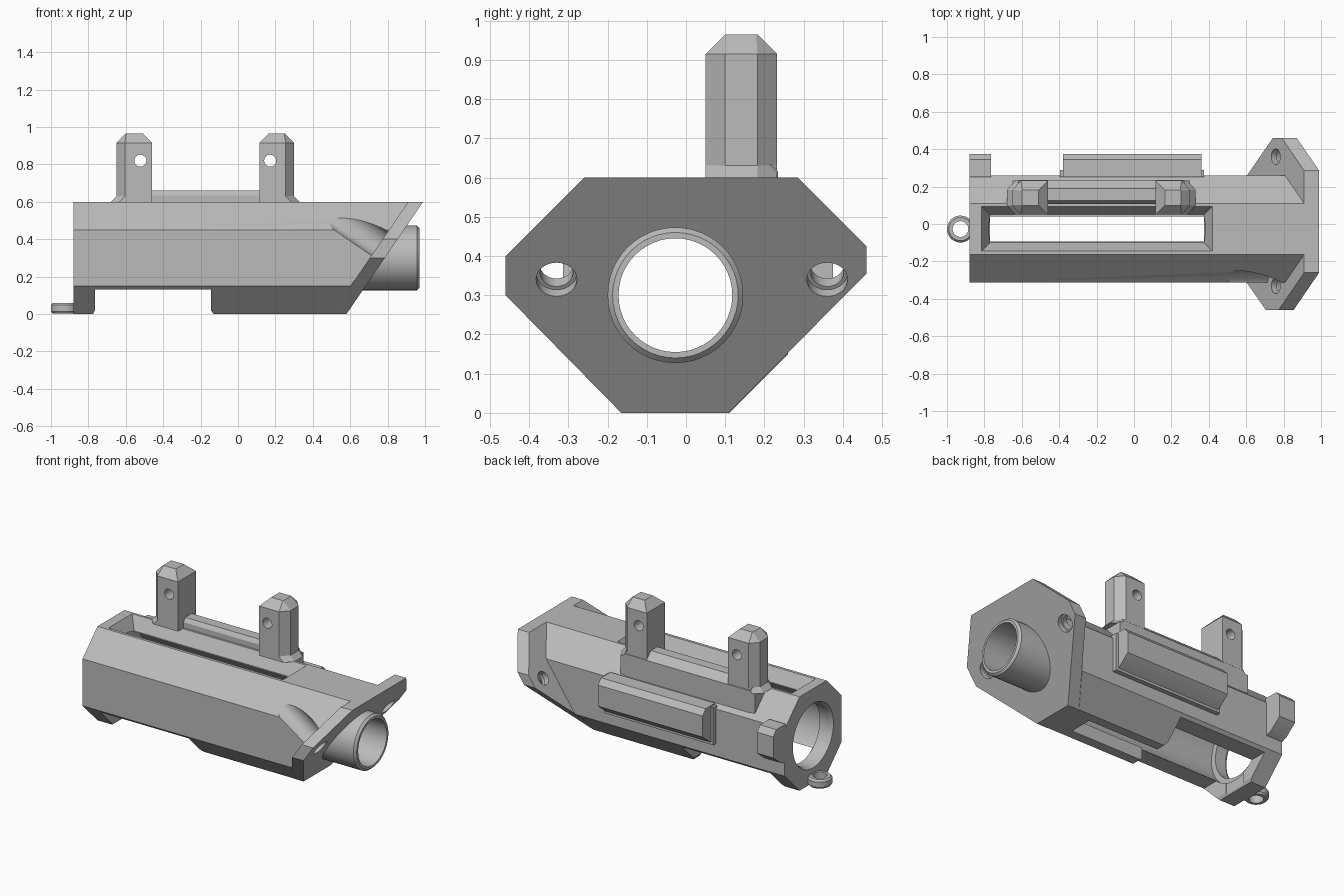
import bpy, bmesh, math
from mathutils import Vector

cube = bpy.data.objects.get("Cube")
if cube:
    bpy.data.objects.remove(cube, do_unlink=True)

grey = bpy.data.materials.new("plain grey")
grey.use_nodes = True
grey.diffuse_color = (0.5, 0.5, 0.5, 1)
grey.node_tree.nodes["Principled BSDF"].inputs["Base Color"].default_value = (0.5, 0.5, 0.5, 1)

CY, CZ = -0.027, 0.3          # bore axis
START = -0.88                 # open end of the body


def slant(z, back=0.0):
    """x of the sloping mounting face at height z"""
    return 0.58 + 0.683 * z - back


def loft(name, loops):
    """Skin a stack of matching loops and cap both ends"""
    bm = bmesh.new()
    rings = [[bm.verts.new(p) for p in loop] for loop in loops]
    n = len(rings[0])
    for a, b in zip(rings, rings[1:]):
        for i in range(n):
            j = (i + 1) % n
            bm.faces.new((a[i], a[j], b[j], b[i]))
    bm.faces.new(rings[0])
    bm.faces.new(rings[-1])
    bmesh.ops.recalc_face_normals(bm, faces=bm.faces)
    mesh = bpy.data.meshes.new(name)
    bm.to_mesh(mesh)
    bm.free()
    mesh.materials.append(grey)
    obj = bpy.data.objects.new(name, mesh)
    bpy.context.collection.objects.link(obj)
    return obj


def rod(name, a, b, stations, sides=48):
    """Round part from a to b, stations are (fraction, radius)"""
    a, b = Vector(a), Vector(b)
    q = (b - a).to_track_quat('Z', 'Y')
    loops = []
    for f, r in stations:
        c = a.lerp(b, f)
        loops.append([c + q @ Vector((r * math.cos(t), r * math.sin(t), 0))
                      for t in (2 * math.pi * i / sides for i in range(sides))])
    return loft(name, loops)


def straight(name, a, b, r):
    return rod(name, a, b, [(0, r), (1, r)])


def prism(name, profile, x0, x1):
    """Extrude a (y, z) profile along x; the ends are functions of z"""
    return loft(name, [[(f(z), y, z) for y, z in profile] for f in (x0, x1)])


def box(name, x, y, z, grow=0.0):
    """Box whose top may be wider than its base"""
    return loft(name, [[(x[0] - g, y[0] - g, h), (x[1] + g, y[0] - g, h),
                        (x[1] + g, y[1] + g, h), (x[0] - g, y[1] + g, h)]
                       for h, g in ((z[0], 0), (z[1], grow))])


def cut(obj, cutters):
    bpy.context.view_layer.objects.active = obj
    for c in cutters:
        m = obj.modifiers.new("cut", 'BOOLEAN')
        m.operation, m.solver, m.object = 'DIFFERENCE', 'EXACT', c
        bpy.ops.object.modifier_apply(modifier=m.name)


# Octagonal housing
octagon = [(-0.163, 0), (0.11, 0), (0.26, 0.15), (0.26, 0.45), (0.11, 0.6),
           (-0.163, 0.6), (-0.313, 0.45), (-0.313, 0.15)]
body = prism("housing", octagon, lambda z: START, lambda z: slant(z, 0.08))

# Sloping mounting plate with wide wings
wings = [(-0.165, 0), (0.108, 0), (0.46, 0.355), (0.46, 0.425), (0.285, 0.6),
         (-0.26, 0.6), (-0.46, 0.4), (-0.46, 0.3)]
plate = prism("mounting_plate", wings, lambda z: slant(z, 0.08), slant)

# Outlet pipe
pipe = rod("outlet_pipe", (0.62, CY, CZ), (0.97, CY, CZ),
           [(0, 0.173), (0.96, 0.173), (1, 0.16)])

# Cutters: chamber, end opening, bore, slots and screw clearances
bore = straight("bore_cutter", (0.3, CY, CZ), (1.2, CY, CZ), 0.145)
chamber = straight("chamber_cutter", (-0.79, CY, CZ), (0.42, CY, CZ), 0.23)
mouth = rod("mouth_cutter", (-0.9, CY, CZ), (-0.7, CY, CZ),
            [(0, 0.215), (0.2, 0.195), (1, 0.195)])
slot = box("slot_cutter", (-0.77, 0.375), (-0.1, 0.05), (0.52, 0.61), 0.05)
floor_slot = box("floor_cutter", (-0.77, 0.375), (-0.1, 0.05), (-0.1, 0.25))
notch = loft("notch_cutter", [[(x, y, z) for x, z in
             ((-0.785, -0.02), (-0.765, 0.02), (-0.765, 0.132), (-0.145, 0.132),
              (-0.145, 0.02), (-0.115, -0.02))] for y in (-0.5, 0.5)])
cutters = [bore, chamber, mouth, slot, floor_slot, notch]

normal = Vector((0.826, 0, -0.564))
plate_cutters = [bore]
for y in (-0.33, 0.36):
    c = Vector((slant(0.34), y, 0.34))
    cutters.append(straight("clearance_cutter", c - normal * 0.01, c - normal * 0.6, 0.08))
    plate_cutters.append(rod("screw_cutter", c + normal * 0.05, c - normal * 0.15,
                             [(0, 0.052), (0.4, 0.052), (0.401, 0.042), (1, 0.042)], 32))
cut(body, cutters)
cut(plate, plate_cutters)
cut(pipe, [bore])

# Raised saddle between the posts
saddle = [(0.108, 0.56), (0.108, 0.635), (0.125, 0.66), (0.19, 0.66),
          (0.235, 0.615), (0.235, 0.46), (0.2, 0.46)]
prism("saddle", saddle, lambda z: -0.62, lambda z: 0.27)

# Two upright posts with chamfered outer corners and a cross hole
post_cutters = []
for side, inner, outer, hole in ((-1, -0.46, -0.65, -0.522), (1, 0.115, 0.3, 0.172)):
    def ring(z, foot=0.0):
        o = outer + side * foot
        e = o - side * 0.045
        return [(inner, 0.05, z), (inner, 0.232, z), (e, 0.232, z),
                (o, 0.182, z), (o, 0.1, z), (e, 0.05, z)]
    i, o = inner + side * 0.05, outer - side * 0.05
    k = o - side * 0.003
    cap = [(i, 0.1, 0.965), (i, 0.182, 0.965), (k, 0.182, 0.965),
           (o, 0.179, 0.965), (o, 0.103, 0.965), (k, 0.1, 0.965)]
    name = "right" if side < 0 else "left"
    post = loft(name + "_post", [ring(0.598, 0.03), ring(0.63), ring(0.915), cap])
    drill = straight("post_cutter", (hole, -0.2, 0.82), (hole, 0.5, 0.82), 0.032)
    cut(post, [drill])
    post_cutters.append(drill)
    # post root running down onto the sloping shoulder
    root = [(0.108, 0.56), (0.108, 0.6), (0.182, 0.6), (0.232, 0.6),
            (0.232, 0.46), (0.2, 0.46)]
    ends = sorted((inner, outer))
    prism(name + "_post_root", root, lambda z: ends[0], lambda z: ends[1])

# Side rails on the back wall, flared where they meet the wall
rail = [(0.25, 0.23), (0.3, 0.25), (0.375, 0.31), (0.375, 0.445), (0.345, 0.48), (0.25, 0.48)]
for name, a, b in (("long_rail", -0.38, 0.36), ("short_rail", START, -0.765)):
    prism(name, rail, lambda z: a, lambda z: b)
box("long_rail_base", (-0.395, 0.375), (0.25, 0.29), (0.23, 0.47))

# Cord eyelet at the open end
eyelet = rod("eyelet", (-0.928, CY, 0.003), (-0.928, CY, 0.06),
             [(0, 0.062), (0.2, 0.072), (0.8, 0.072), (1, 0.062)], 32)
eye = straight("eyelet_cutter", (-0.928, CY, -0.1), (-0.928, CY, 0.2), 0.042)
cut(eyelet, [eye])

# Remove the cutters and finish shading
for c in set(cutters + plate_cutters + post_cutters + [eye]):
    bpy.data.objects.remove(c, do_unlink=True)
for obj in bpy.context.collection.objects:
    if obj.type == 'MESH':
        bpy.ops.object.select_all(action='DESELECT')
        obj.select_set(True)
        bpy.context.view_layer.objects.active = obj
        bpy.ops.object.shade_smooth_by_angle(angle=math.radians(25))
